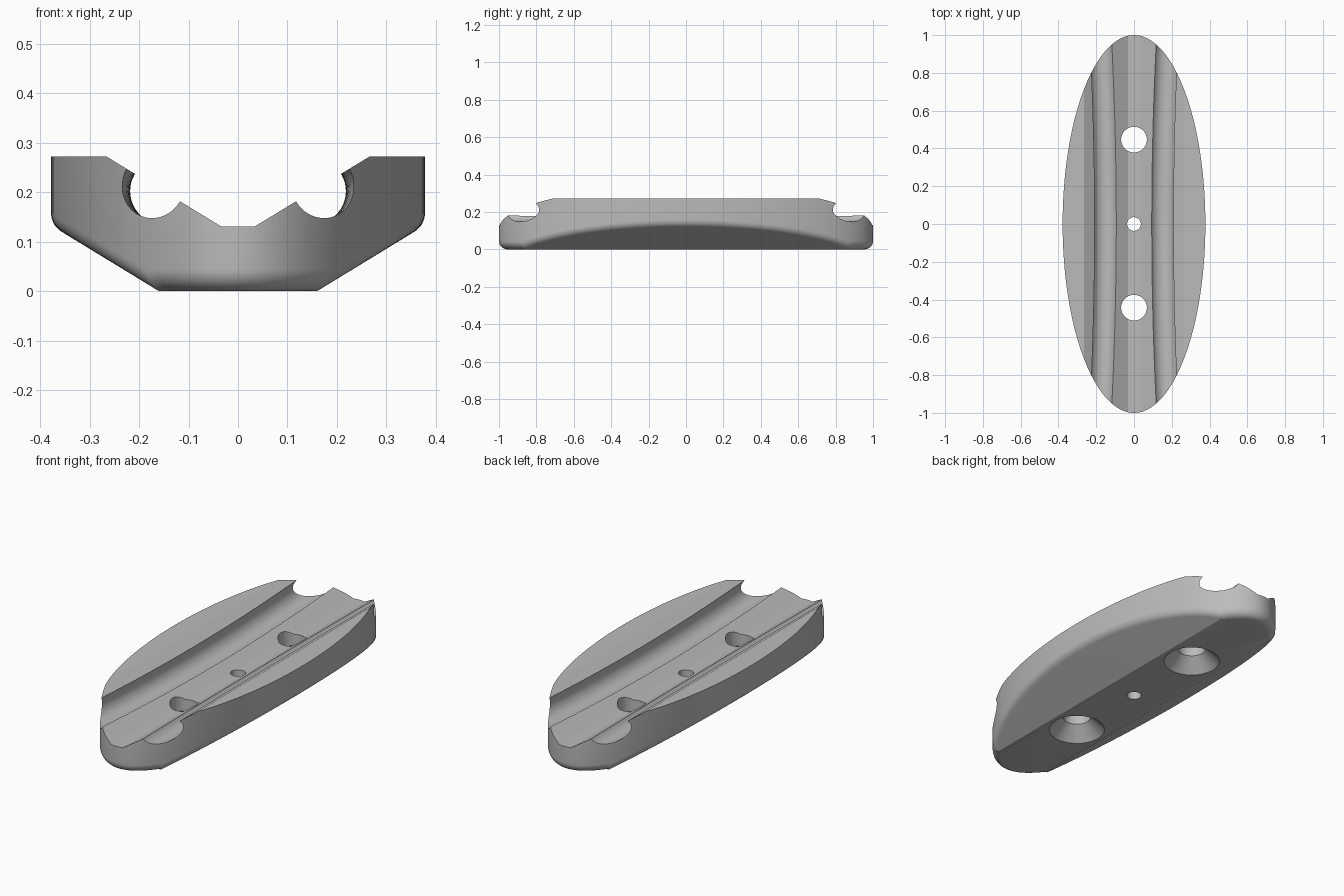
import bpy, bmesh, math

if "Cube" in bpy.data.objects:
    bpy.data.objects.remove(bpy.data.objects["Cube"])

A, B, TOP = 0.378, 1.0, 0.272          # ellipse half-axes, top height
FLAT, SLOPE, R = 0.16, 0.61, 0.045     # bottom flat half-width, side slope, rim fillet
SEG = 8

grey = bpy.data.materials.new("plain grey")
grey.diffuse_color = (0.5, 0.5, 0.5, 1)
grey.use_nodes = True
grey.node_tree.nodes["Principled BSDF"].inputs["Base Color"].default_value = grey.diffuse_color


def make_object(name, bm):
    bmesh.ops.recalc_face_normals(bm, faces=bm.faces[:])
    mesh = bpy.data.meshes.new(name)
    bm.to_mesh(mesh)
    bm.free()
    mesh.materials.append(grey)
    obj = bpy.data.objects.new(name, mesh)
    bpy.context.collection.objects.link(obj)
    return obj


def loft(name, rings):
    """Closed solid through a list of equal-length rings."""
    bm = bmesh.new()
    vs = [[bm.verts.new(p) for p in ring] for ring in rings]
    n = len(vs[0])
    for lo, hi in zip(vs, vs[1:]):
        for i in range(n):
            bm.faces.new((lo[i], lo[(i + 1) % n], hi[(i + 1) % n], hi[i]))
    bm.faces.new(vs[0])
    bm.faces.new(vs[-1])
    return make_object(name, bm)


def rim_column(t, sloped):
    """Points from the top edge down the wall and round the bottom fillet."""
    x, y = A * math.sin(t), B * math.cos(t)
    nx, ny = x / A**2, y / B**2
    length = math.hypot(nx, ny)
    nx, ny = nx / length, ny / length
    s = SLOPE * nx if sloped else 0
    z0 = SLOPE * (x - FLAT) if sloped else 0
    turn = math.pi / 2 - math.atan(s)
    start = z0 + R * math.tan(turn / 2)
    col = [(x, y, TOP)]
    for k in range(SEG + 1):
        a = turn * k / SEG
        d = R * (1 - math.cos(a))
        col.append((x - nx * d, y - ny * d, start - R * math.sin(a)))
    return col


# Find where the filleted rim meets the crease between flat and sloped bottom
lo, hi = 0.1, 1.2
for _ in range(50):
    tc = (lo + hi) / 2
    if rim_column(tc, True)[-1][0] < FLAT:
        lo = tc
    else:
        hi = tc

# Oval body: one quarter of columns reflected all round
quarter = [rim_column(tc * i / 20, False) for i in range(20)]
quarter += [rim_column(tc + (math.pi / 2 - tc) * i / 28, True) for i in range(29)]


def flip(col, sx, sy):
    return [(x * sx, y * sy, z) for x, y, z in col]


cols = [flip(c, 1, 1) for c in quarter]
cols += [flip(c, 1, -1) for c in reversed(quarter[:-1])]
cols += [flip(c, -1, -1) for c in quarter[1:]]
cols += [flip(c, -1, 1) for c in reversed(quarter[1:-1])]

bm = bmesh.new()
grid = [[bm.verts.new(p) for p in c] for c in cols]
n = len(grid)
for i in range(n):
    a, b = grid[i], grid[(i + 1) % n]
    for k in range(SEG + 1):
        bm.faces.new((a[k], a[k + 1], b[k + 1], b[k]))
bm.faces.new([c[0] for c in grid])
bottom = [c[-1] for c in grid]
bm.faces.new([v for v in bottom if v.co.x > FLAT - 1e-5])
bm.faces.new([v for v in bottom if abs(v.co.x) < FLAT + 1e-5])
left = [v for v in bottom if v.co.x < -FLAT + 1e-5]
bm.faces.new(left)
body = make_object("oval_body", bm)

# Central V channel
profile = [(-0.033, 0.13), (0.033, 0.13), (0.266, TOP), (0.266, 0.4),
           (-0.266, 0.4), (-0.266, TOP)]
cutters = [loft("channel_cutter", [[(x, y, z) for x, z in profile] for y in (-1.1, 1.1)])]

# Two bowed round grooves centred on the channel slopes
for side in (-1, 1):
    rings = []
    for i in range(29):
        y = -1.12 + 2.24 * i / 28
        cx = 0.151 + 0.022 * (y / 0.92) ** 2
        cz = 0.13 + (cx - 0.033) * 0.609
        rings.append([(side * (cx + 0.067 * math.cos(a)), y, cz + 0.067 * math.sin(a))
                      for a in (math.tau * k / 48 for k in range(48))])
    cutters.append(loft("groove_cutter", rings))


# Countersunk screw holes and the small middle hole
def hole(y, steps):
    return loft("hole_cutter", [[(r * math.cos(math.tau * k / 48),
                                  y + r * math.sin(math.tau * k / 48), z)
                                 for k in range(48)] for r, z in steps])


for y in (-0.443, 0.447):
    cutters.append(hole(y, [(0.158, -0.02), (0.068, 0.07), (0.068, 0.4)]))
cutters.append(hole(0, [(0.036, -0.1), (0.036, 0.4)]))

# Cut, clean up and shade
bpy.context.view_layer.objects.active = body
body.select_set(True)
for c in cutters:
    mod = body.modifiers.new("cut", 'BOOLEAN')
    mod.operation = 'DIFFERENCE'
    mod.solver = 'EXACT'
    mod.object = c
    bpy.ops.object.modifier_apply(modifier=mod.name)
    bpy.data.objects.remove(c, do_unlink=True)
bpy.ops.object.shade_smooth_by_angle(angle=math.radians(25))
